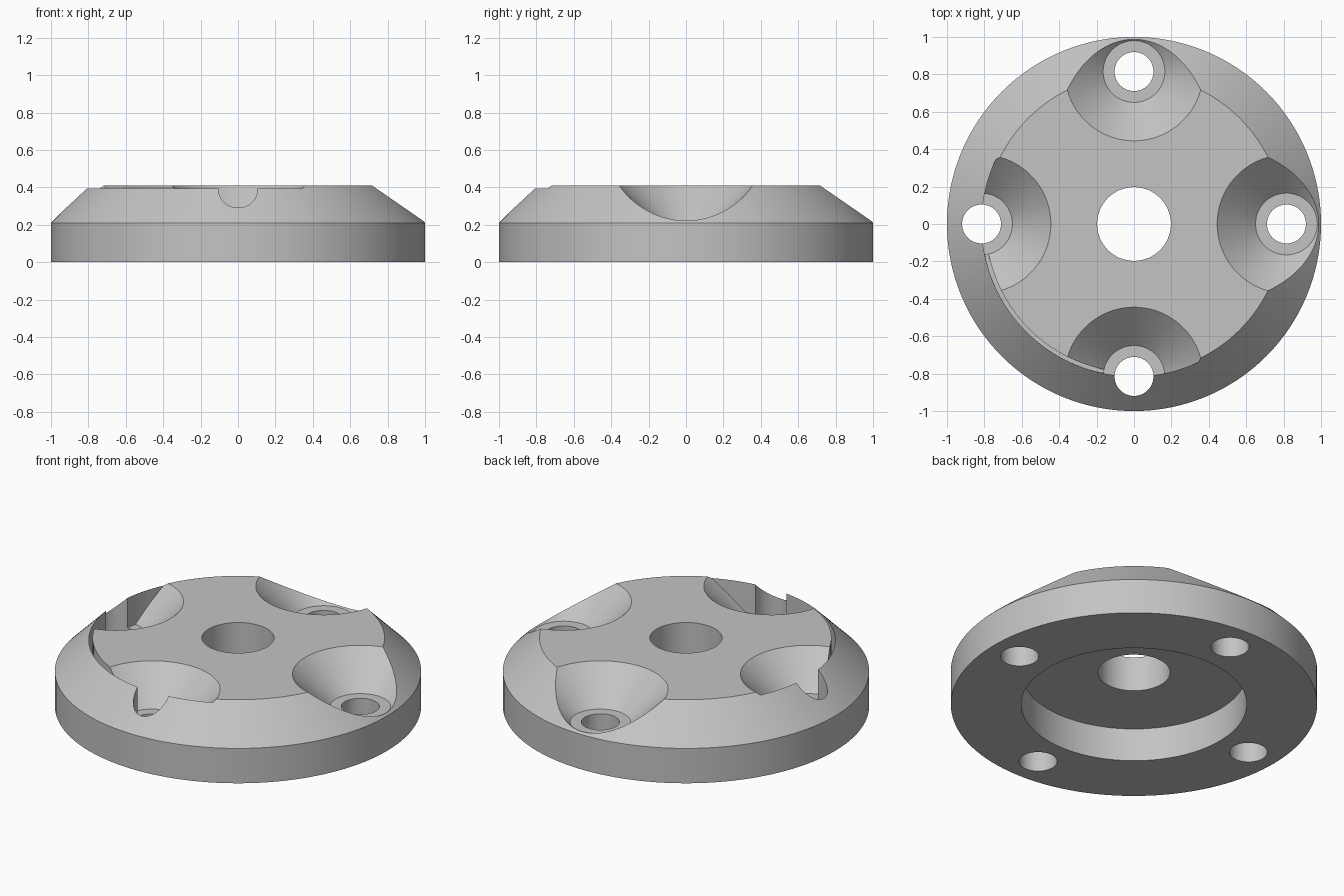
import bpy, bmesh, math
from mathutils import Matrix

cube = bpy.data.objects.get("Cube")
if cube:
    bpy.data.objects.remove(cube, do_unlink=True)

SEGMENTS = 128
HOLE_OFFSET = 0.815   # distance of the screw holes from the centre
FLOOR = 0.215         # height of the countersink floors


def revolve(name, profile, centre=(0, 0), start=0.0, sweep=math.tau):
    """Turn a closed (radius, height) outline about z, fully or in part."""
    bm = bmesh.new()
    full = sweep > 6.28
    steps = max(1, round(SEGMENTS * sweep / math.tau))
    rings = []
    for i in range(steps if full else steps + 1):
        a = start + sweep * i / steps
        rings.append([bm.verts.new((r * math.cos(a), r * math.sin(a), z))
                      for r, z in profile])
    n = len(profile)
    for i in range(steps):
        one, two = rings[i], rings[(i + 1) % len(rings)]
        for j in range(n):
            k = (j + 1) % n
            bm.faces.new((one[j], two[j], two[k], one[k]))
    if not full:
        bm.faces.new(rings[0])
        bm.faces.new(rings[-1])
    bmesh.ops.recalc_face_normals(bm, faces=bm.faces)
    return make_object(name, bm, centre)


def frustum(name, bottom, low, top, high, centre=(0, 0)):
    bm = bmesh.new()
    bmesh.ops.create_cone(bm, cap_ends=True, segments=SEGMENTS,
                          radius1=bottom, radius2=top, depth=high - low,
                          matrix=Matrix.Translation((0, 0, (low + high) / 2)))
    return make_object(name, bm, centre)


def make_object(name, bm, centre):
    bmesh.ops.translate(bm, verts=bm.verts, vec=(*centre, 0))
    mesh = bpy.data.meshes.new(name)
    bm.to_mesh(mesh)
    bm.free()
    obj = bpy.data.objects.new(name, mesh)
    bpy.context.collection.objects.link(obj)
    return obj


def combine(target, tool, operation):
    """Apply a boolean and drop the tool."""
    mod = target.modifiers.new("cut", "BOOLEAN")
    mod.operation = operation
    mod.solver = "EXACT"
    mod.object = tool
    bpy.context.view_layer.objects.active = target
    bpy.ops.object.modifier_apply(modifier=mod.name)
    bpy.data.objects.remove(tool, do_unlink=True)


# Flange: bevelled disc with a centre bore and a recess underneath
flange = revolve("flange", [(0.197, 0.2), (0.615, 0.2), (0.615, 0), (1, 0),
                            (1, 0.21), (0.8, 0.41), (0.197, 0.41)])

# Countersinks: open at right and back, walled by the rim at left and front
for i in range(4):
    angle = i * math.pi / 2
    spot = (HOLE_OFFSET * math.cos(angle), HOLE_OFFSET * math.sin(angle))
    sink = frustum("countersink", 0.165, FLOOR, 0.565, FLOOR + 0.38, spot)
    if i >= 2:
        combine(sink, frustum("rim_limit", 0.815, 0.1, 0.815, 0.8), "INTERSECT")
    combine(flange, sink, "DIFFERENCE")

# Narrow curved slot joining the two walled countersinks
slot = revolve("slot", [(0.794, FLOOR + 0.001), (0.8145, FLOOR + 0.001),
                        (0.8145, 0.6), (0.794, 0.6)],
               start=math.pi, sweep=math.pi / 2)
combine(flange, slot, "DIFFERENCE")

# Screw holes
for i in range(4):
    angle = i * math.pi / 2
    spot = (HOLE_OFFSET * math.cos(angle), HOLE_OFFSET * math.sin(angle))
    combine(flange, frustum("screw_hole", 0.104, -0.2, 0.104, 0.8, spot),
            "DIFFERENCE")

# Plain grey finish
grey = bpy.data.materials.new("light_grey")
grey.use_nodes = True
colour = (0.55, 0.55, 0.55, 1)
grey.diffuse_color = colour
grey.node_tree.nodes["Principled BSDF"].inputs["Base Color"].default_value = colour
flange.data.materials.clear()
flange.data.materials.append(grey)

bpy.ops.object.select_all(action="DESELECT")
flange.select_set(True)
bpy.context.view_layer.objects.active = flange
bpy.ops.object.shade_smooth_by_angle(angle=math.radians(25))
